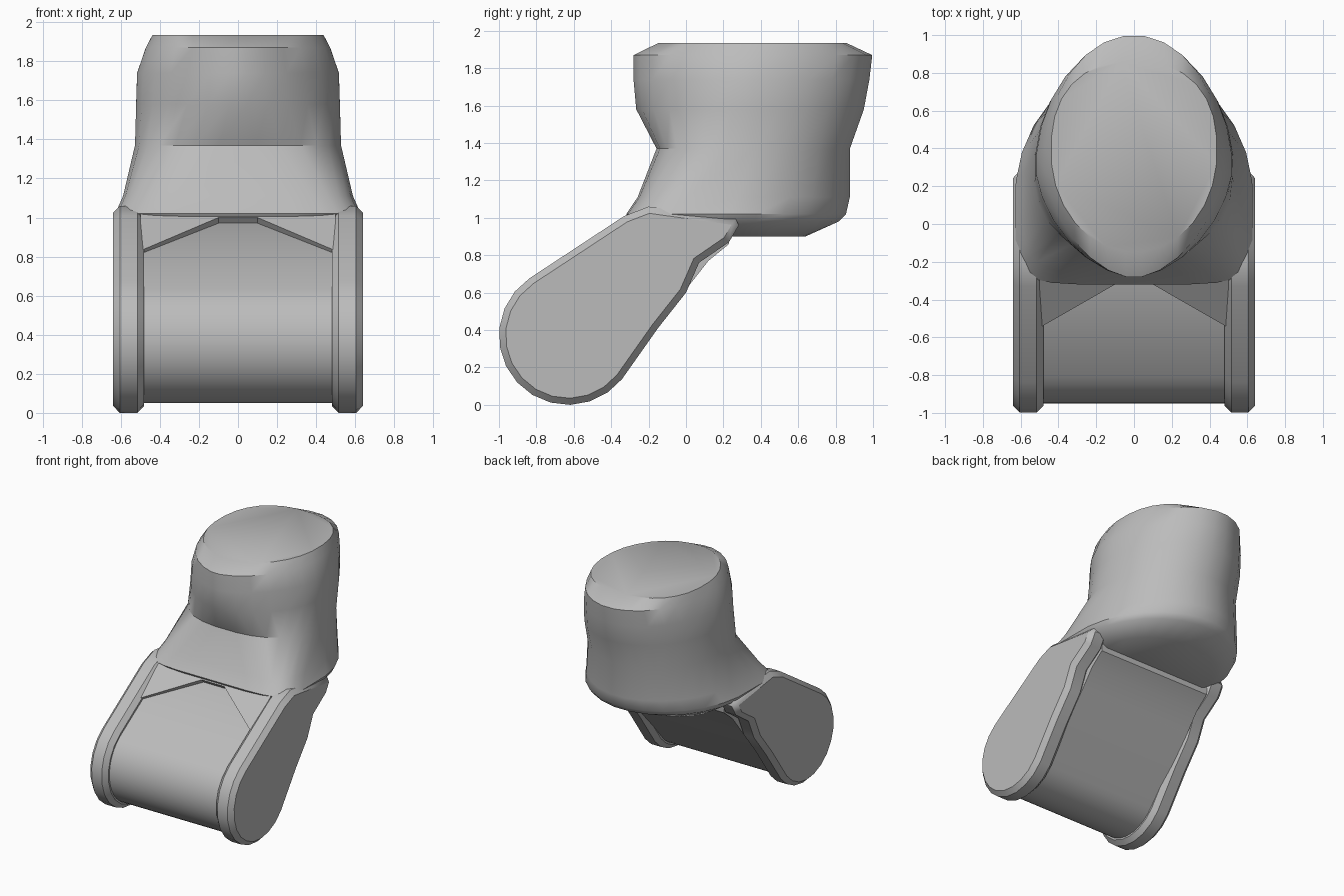
import bpy
import bmesh
from math import sin, cos, pi, radians
from mathutils import Vector

cube = bpy.data.objects.get("Cube")
if cube:
    bpy.data.objects.remove(cube, do_unlink=True)

# One plain grey for everything
grey = bpy.data.materials.new("plain grey")
grey.use_nodes = True
tone = (0.5, 0.5, 0.5, 1)
grey.diffuse_color = tone
grey.node_tree.nodes["Principled BSDF"].inputs["Base Color"].default_value = tone


def finish(name, bm, bevel=0, angle=35):
    bmesh.ops.recalc_face_normals(bm, faces=bm.faces)
    mesh = bpy.data.meshes.new(name)
    bm.to_mesh(mesh)
    bm.free()
    mesh.materials.append(grey)
    obj = bpy.data.objects.new(name, mesh)
    bpy.context.collection.objects.link(obj)
    bpy.ops.object.select_all(action="DESELECT")
    obj.select_set(True)
    bpy.context.view_layer.objects.active = obj
    bpy.ops.object.shade_smooth_by_angle(angle=radians(angle))
    if bevel:
        mod = obj.modifiers.new("rim chamfer", "BEVEL")
        mod.width = bevel
        mod.segments = 1
        mod.limit_method = "ANGLE"
        mod.angle_limit = radians(60)
    return obj


def prism(name, points, depth, bevel=0):
    """Extrude a closed 3D outline along a vector."""
    bm = bmesh.new()
    face = bm.faces.new([bm.verts.new(p) for p in points])
    new = bmesh.ops.extrude_face_region(bm, geom=[face])["geom"]
    verts = [v for v in new if isinstance(v, bmesh.types.BMVert)]
    bmesh.ops.translate(bm, verts=verts, vec=Vector(depth))
    return finish(name, bm, bevel)


def paddle(x, radius, steps, ends):
    """Side outline: round lower end that flares up and back."""
    arc = []
    for i in range(steps + 1):
        a = radians(124 + 197 * i / steps)
        arc.append((x, -0.63 + radius * cos(a), 0.37 + radius * sin(a)))
    return arc + [(x, y, z) for y, z in ends]


def loft(name, rings, count):
    """Skin level rings: z, half width, front, widest, back, front and back squareness."""
    bm = bmesh.new()
    loops = []
    for z, width, front, mid, back, front_square, back_square in rings:
        loop = []
        for i in range(count):
            a = 2 * pi * (i + 0.5) / count
            c, s = cos(a), sin(a)
            p = 2 / (front_square if s < 0 else back_square)
            x = width * abs(c) ** p * (1 if c > 0 else -1)
            reach = (back - mid) if s > 0 else (front - mid)
            loop.append(bm.verts.new((x, mid + reach * abs(s) ** p, z)))
        loops.append(loop)
    for low, high in zip(loops, loops[1:]):
        for i in range(count):
            j = (i + 1) % count
            bm.faces.new((low[i], low[j], high[j], high[i]))
    bm.faces.new(loops[0])
    bm.faces.new(loops[-1])
    return finish(name, bm)


# Recessed web between the cheeks, running back under the shoulder
web_ends = [(0.01, 0.63), (0.12, 0.77), (0.23, 0.86), (0.24, 0.98), (-0.28, 0.98)]
prism("center_web", paddle(-0.5, 0.32, 24, web_ends), (1, 0, 0))

# Outer cheeks and the sloping corners that form the arch
cheek_ends = [(-0.15, 0.41), (0, 0.6), (0.07, 0.76), (0.23, 0.87),
              (0.3, 0.99), (-0.2, 1.06), (-0.33, 1.01)]
for side, label in ((1, "left"), (-1, "right")):
    prism(label + "_cheek", paddle(side * 0.48, 0.37, 12, cheek_ends),
          (side * 0.16, 0, 0), 0.035)
    corner = [(side * x, -0.32 - (1 - z) * 1.35, z)
              for x, z in ((0, 1.04), (0, 1.0), (0.1, 1.0), (0.5, 0.83), (0.5, 1.04))]
    prism(label + "_arch_corner", corner, (0, 0.09, -0.1))

# Shoulder, neck and head in one skin
loft("shoulder_and_head", [
    (0.9, 0.46, -0.2, 0.3, 0.64, 2, 2),
    (0.98, 0.61, -0.3, 0.15, 0.82, 5, 2),
    (1.02, 0.63, -0.32, 0.15, 0.86, 6, 1.95),
    (1.11, 0.59, -0.26, 0.2, 0.88, 5, 1.95),
    (1.37, 0.53, -0.16, 0.3, 0.88, 2.5, 2),
    (1.58, 0.525, -0.27, 0.3, 0.955, 1.8, 2),
    (1.74, 0.52, -0.285, 0.3, 0.985, 1.7, 1.95),
    (1.87, 0.475, -0.285, 0.33, 1.0, 1.75, 2),
    (1.935, 0.44, -0.15, 0.38, 0.86, 2, 2.4),
], 28)
